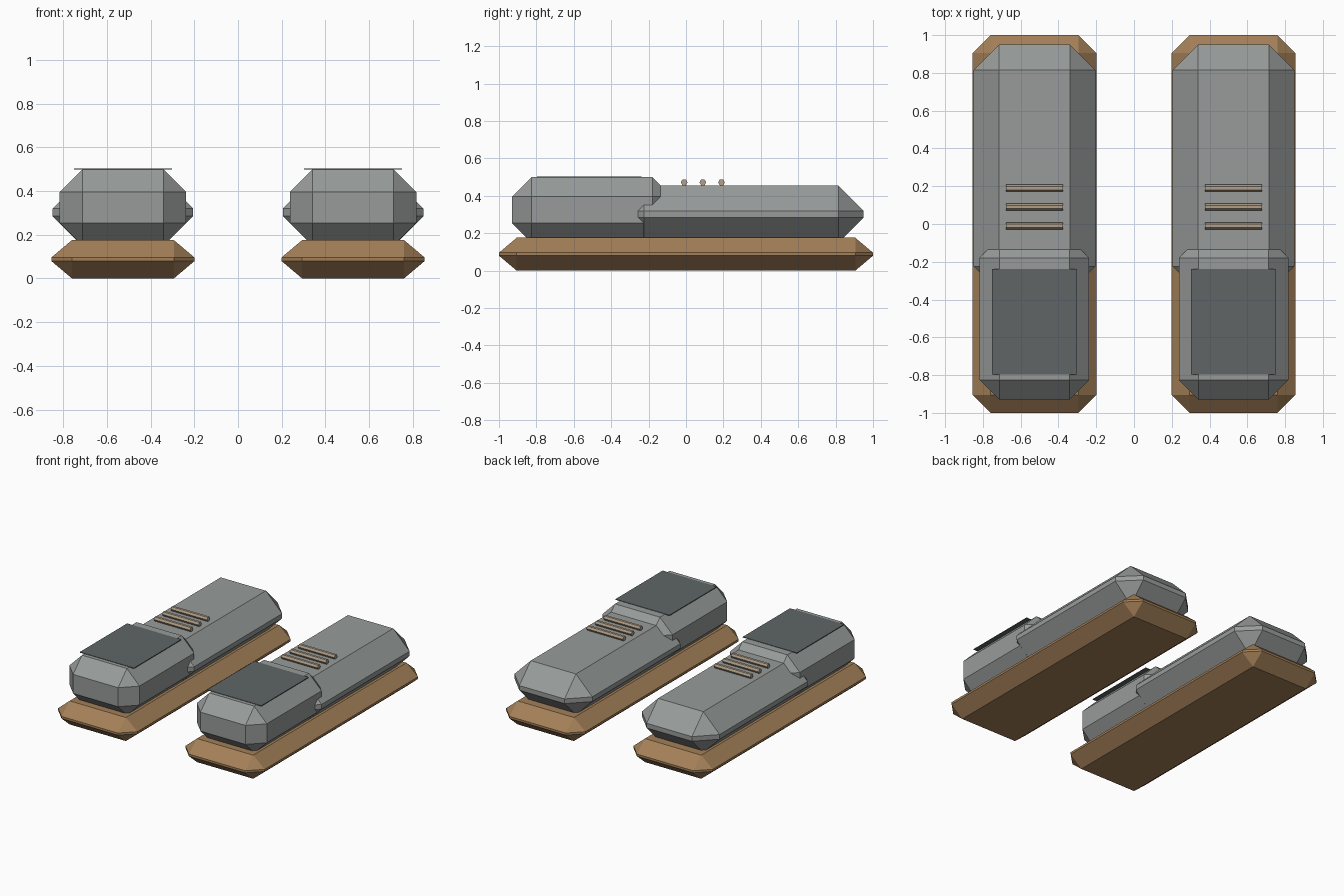
import bpy
import bmesh
import math
from mathutils import Vector, Matrix

cube = bpy.data.objects.get("Cube")
if cube:
    bpy.data.objects.remove(cube, do_unlink=True)


def material(name, rgb):
    mat = bpy.data.materials.new(name)
    mat.use_nodes = True
    mat.diffuse_color = (*rgb, 1)
    mat.node_tree.nodes["Principled BSDF"].inputs["Base Color"].default_value = (*rgb, 1)
    return mat


GREY = material("grey", (0.31, 0.33, 0.32))
DARK = material("dark grey", (0.115, 0.13, 0.132))
TAN = material("tan", (0.37, 0.215, 0.098))
BEIGE = material("beige", (0.44, 0.35, 0.25))


def finish(name, bm, mat):
    mesh = bpy.data.meshes.new(name)
    bm.to_mesh(mesh)
    bm.free()
    mesh.materials.append(mat)
    obj = bpy.data.objects.new(name, mesh)
    bpy.context.collection.objects.link(obj)
    return obj


def box(name, low, high, mat, chamfer=None):
    """Box between two corners, with an optional chamfer depth per axis."""
    low, high = Vector(low), Vector(high)
    size, depth = high - low, Vector(chamfer or (1, 1, 1))
    bm = bmesh.new()
    bmesh.ops.create_cube(bm, size=1)
    # Chamfer in a space where the depth is one unit on every axis
    bmesh.ops.scale(bm, vec=[s / d for s, d in zip(size, depth)], verts=bm.verts)
    if chamfer:
        bmesh.ops.bevel(bm, geom=bm.edges[:], offset=1, offset_type='OFFSET',
                        segments=1, affect='EDGES', clamp_overlap=False)
    bmesh.ops.scale(bm, vec=depth, verts=bm.verts)
    bmesh.ops.translate(bm, vec=(low + high) / 2, verts=bm.verts)
    return finish(name, bm, mat)


def lace(name, x, y, z):
    bm = bmesh.new()
    bmesh.ops.create_cone(bm, cap_ends=True, segments=6, radius1=0.018, radius2=0.018,
                          depth=0.3, matrix=Matrix.Rotation(math.pi / 2, 4, 'Y'))
    bmesh.ops.translate(bm, vec=(x, y, z), verts=bm.verts)
    return finish(name, bm, BEIGE)


for side, cx in (("left", 0.527), ("right", -0.527)):
    # Sole
    box(side + "_sole", (cx - 0.328, -1, 0), (cx + 0.328, 1, 0.176), TAN, (0.095, 0.095, 0.08))
    # Long rear body and raised toe block
    box(side + "_body", (cx - 0.322, -0.36, 0.15), (cx + 0.322, 0.95, 0.455), GREY, (0.135,) * 3)
    box(side + "_toe", (cx - 0.29, -0.93, 0.15), (cx + 0.29, -0.075, 0.5), GREY, (0.104,) * 3)
    # Thin panel on the toe
    box(side + "_toe_panel", (cx - 0.224, -0.797, 0.498), (cx + 0.224, -0.238, 0.503), DARK)
    # Laces
    for i in range(3):
        lace(f"{side}_lace_{i + 1}", cx, -0.01 + 0.1 * i, 0.472)
